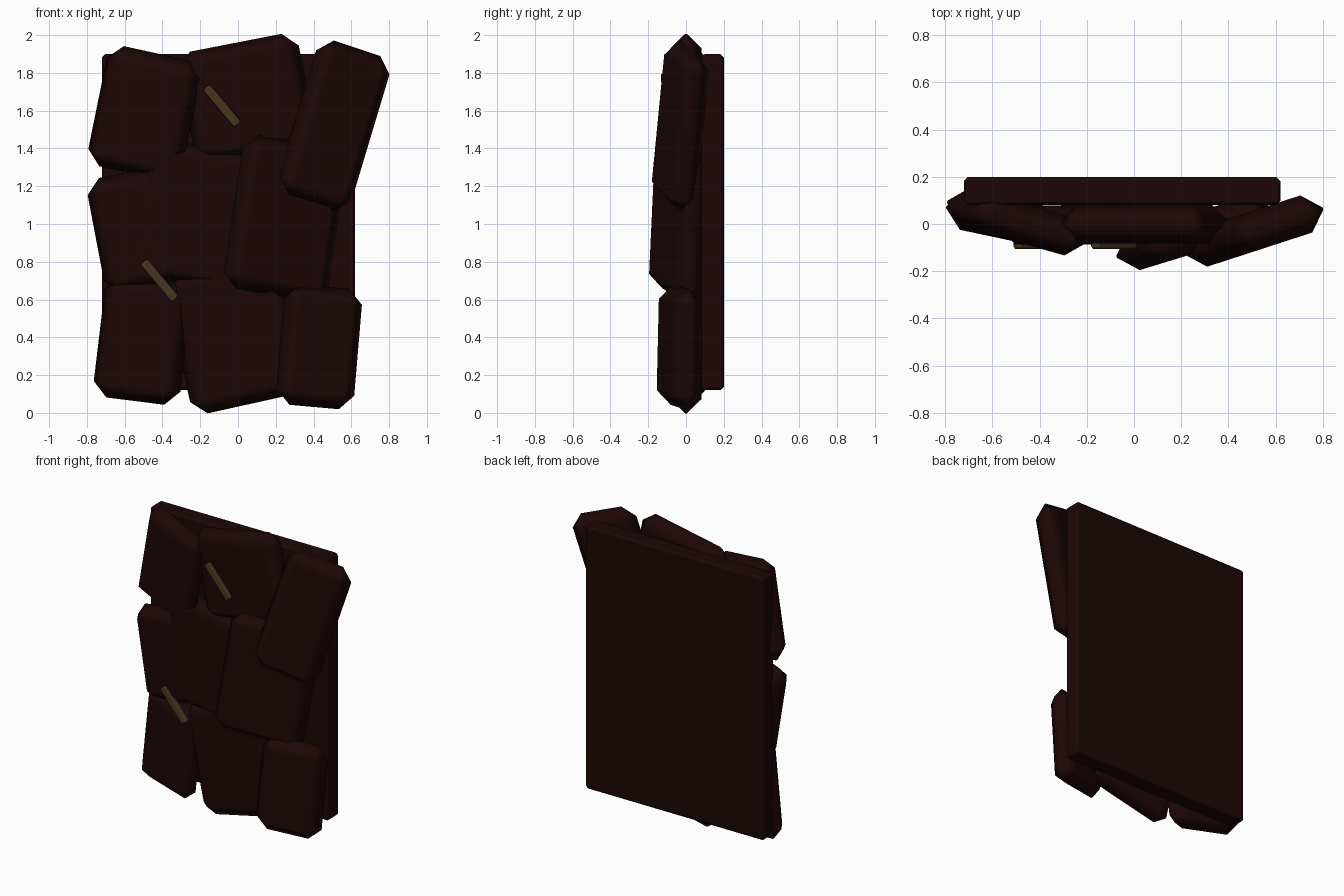
import bpy
from math import radians

cube = bpy.data.objects.get("Cube")
if cube:
    bpy.data.objects.remove(cube, do_unlink=True)


def material(name, rgb):
    m = bpy.data.materials.new(name)
    m.use_nodes = True
    m.diffuse_color = (*rgb, 1)
    m.node_tree.nodes["Principled BSDF"].inputs["Base Color"].default_value = (*rgb, 1)
    return m


stone = material("dark red stone", (0.0125, 0.002, 0.002))
brass = material("dull brown", (0.07, 0.036, 0.014))


def block(name, loc, size, bevel, mat, lean=0, turn=0):
    """Chamfered box; lean tips the top to +x, turn swings the +x end backwards."""
    bpy.ops.mesh.primitive_cube_add(size=1, location=loc)
    ob = bpy.context.object
    ob.name = name
    ob.scale = size
    bpy.ops.object.transform_apply(location=False, rotation=False, scale=True)
    ob.rotation_euler = (0, radians(lean), radians(turn))
    ob.data.materials.append(mat)
    bpy.ops.object.shade_smooth()
    mod = ob.modifiers.new("chamfer", 'BEVEL')
    mod.width = bevel
    mod.segments = 1
    mod.limit_method = 'NONE'
    mod.harden_normals = True
    return ob


# Flat backing board
block("backing_board", (-0.05, 0.14, 1.01), (1.34, 0.12, 1.78), 0.018, stone)

# Overlapping slabs: name, centre, width, height, lean, turn
slabs = [
    ("top_right_slab", (-0.495, 0.01, 1.585), 0.525, 0.65, 12, -16),
    ("top_middle_slab", (0.045, 0, 1.665), 0.65, 0.60, -11, 0),
    ("top_left_slab", (0.507, -0.03, 1.52), 0.425, 0.86, 17.5, 18),
    ("middle_right_slab", (-0.55, 0.02, 0.965), 0.42, 0.62, -11, -12),
    ("centre_slab", (-0.165, -0.005, 1.035), 0.74, 0.74, 10, 0),
    ("middle_left_slab", (0.25, -0.04, 1.03), 0.58, 0.82, 9, 17),
    ("bottom_right_slab", (-0.505, 0.02, 0.385), 0.47, 0.65, 7, -12),
    ("bottom_middle_slab", (-0.01, 0, 0.415), 0.63, 0.75, -12.5, 0),
    ("bottom_left_slab", (0.43, -0.035, 0.35), 0.425, 0.64, 5, 15),
]
for name, loc, width, height, lean, turn in slabs:
    block(name, loc, (width, 0.165, height), 0.078, stone, lean, turn)

# Thin slanted bars set into the slabs
for name, x, z in (("upper_bar", -0.085, 1.625), ("lower_bar", -0.415, 0.70)):
    block(name, (x, -0.085, z), (0.05, 0.04, 0.26), 0.01, brass, -40)
